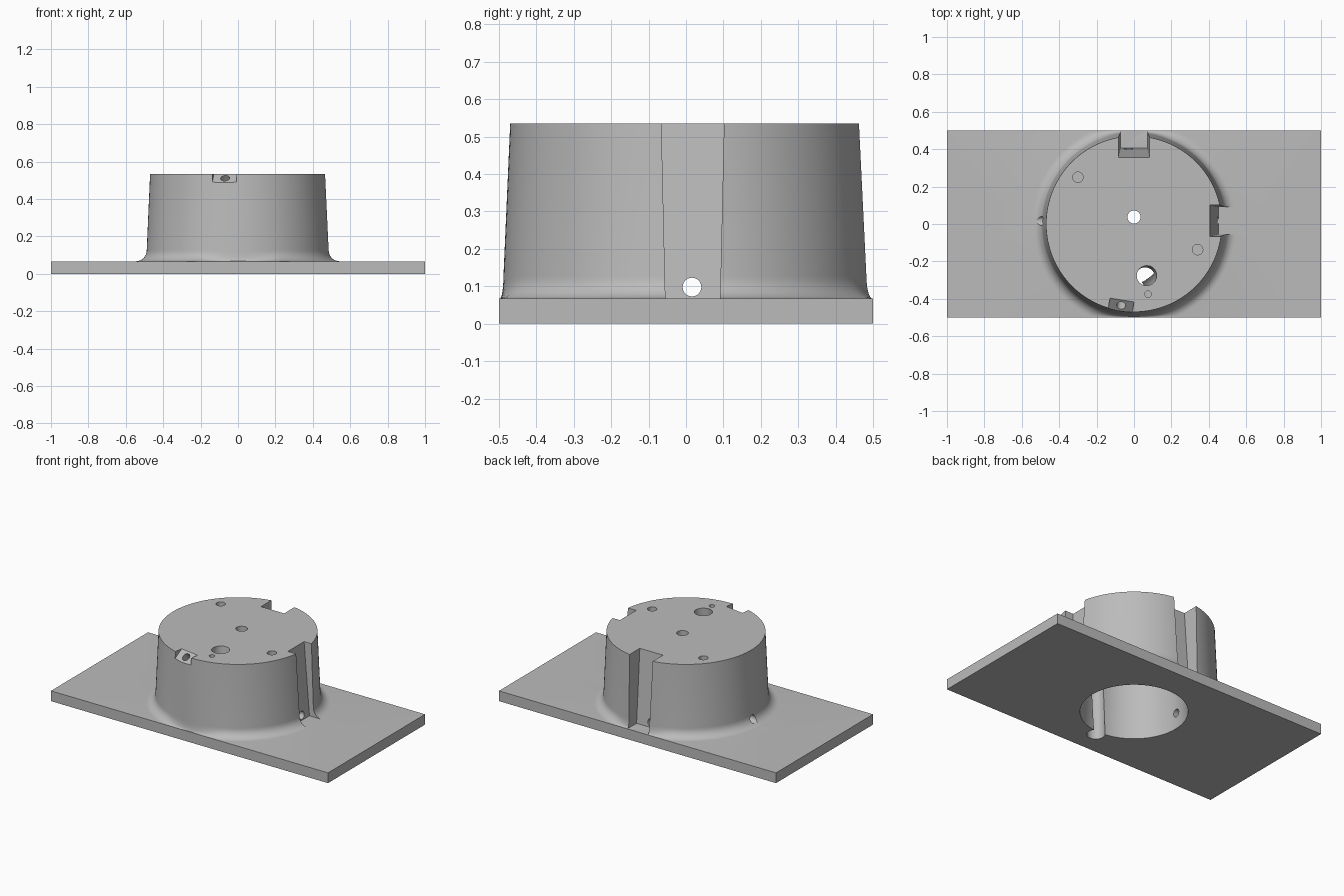
import bpy
import bmesh
from math import sin, cos, pi, radians
from mathutils import Vector, Matrix

cube = bpy.data.objects.get("Cube")
if cube:
    bpy.data.objects.remove(cube, do_unlink=True)

PLATE_TOP, BOSS_TOP = 0.067, 0.535

grey = bpy.data.materials.new("light_grey")
grey.use_nodes = True
grey.diffuse_color = (0.5, 0.5, 0.5, 1)
grey.node_tree.nodes["Principled BSDF"].inputs["Base Color"].default_value = (0.5, 0.5, 0.5, 1)


def finish(bm, name):
    bmesh.ops.recalc_face_normals(bm, faces=bm.faces)
    mesh = bpy.data.meshes.new(name)
    bm.to_mesh(mesh)
    bm.free()
    mesh.materials.append(grey)
    obj = bpy.data.objects.new(name, mesh)
    bpy.context.collection.objects.link(obj)
    return obj


def box(name, low, high):
    bm = bmesh.new()
    bmesh.ops.create_cube(bm, size=1)
    for v in bm.verts:
        v.co = [l + (c + 0.5) * (h - l) for c, l, h in zip(v.co, low, high)]
    return finish(bm, name)


def rod(name, start, end, r1, r2=None, segments=32):
    """Cylinder or cone between two points."""
    start, end = Vector(start), Vector(end)
    axis = end - start
    turn = axis.to_track_quat("Z", "Y").to_matrix().to_4x4()
    bm = bmesh.new()
    bmesh.ops.create_cone(bm, cap_ends=True, segments=segments, radius1=r1,
                          radius2=r1 if r2 is None else r2, depth=axis.length,
                          matrix=Matrix.Translation((start + end) / 2) @ turn)
    return finish(bm, name)


def combine(target, other, operation):
    mod = target.modifiers.new(operation, "BOOLEAN")
    mod.operation, mod.object, mod.solver = operation, other, "EXACT"
    bpy.context.view_layer.objects.active = target
    bpy.ops.object.modifier_apply(modifier=mod.name)
    bpy.data.objects.remove(other, do_unlink=True)


def tapered_boss():
    """Drafted drum whose foot fillet narrows where it meets the plate edges."""
    bm = bmesh.new()
    count, steps, rings = 128, 8, []
    for i in range(count):
        a = 2 * pi * i / count
        width = min(0.058, 0.498 / max(abs(sin(a)), 0.1) - 0.488)
        profile = [(0.488 + width, 0.04)]
        for k in range(steps + 1):
            t = k / steps * pi / 2
            profile.append((0.488 + width * (1 - sin(t)), PLATE_TOP + 0.06 * (1 - cos(t))))
        profile.append((0.47, BOSS_TOP))
        rings.append([bm.verts.new((r * cos(a), r * sin(a), z)) for r, z in profile])
    for i, ring in enumerate(rings):
        following = rings[(i + 1) % count]
        for k in range(len(ring) - 1):
            bm.faces.new((ring[k], following[k], following[k + 1], ring[k + 1]))
    bm.faces.new([ring[0] for ring in rings])
    bm.faces.new([ring[-1] for ring in rings])
    return finish(bm, "boss")


def notch(angle, inner_top, inner_low, offset):
    """Drafted channel cutter, open outwards and upwards."""
    bm = bmesh.new()
    bmesh.ops.create_cube(bm, size=2)
    for v in bm.verts:
        high = v.co.z > 0
        x = 0.7 if v.co.x > 0 else (inner_top if high else inner_low)
        y = v.co.y * (0.084 if high else 0.073) + offset
        v.co = (x, y, BOSS_TOP + 0.01 if high else PLATE_TOP)
    bm.transform(Matrix.Rotation(angle, 4, "Z"))
    return finish(bm, "notch_cutter")


# Base plate with the drafted boss
body = box("mounting_block", (-1, -0.5, 0), (1, 0.5, PLATE_TOP))
combine(body, tapered_boss(), "UNION")

# Channels on the two sides and the back
combine(body, notch(0, 0.405, 0.452, 0.018), "DIFFERENCE")
combine(body, notch(pi, 0.405, 0.452, -0.018), "DIFFERENCE")
combine(body, notch(pi / 2, 0.355, 0.405, 0), "DIFFERENCE")

# Drafted bore from below
combine(body, rod("bore", (0, 0, -0.01), (0, 0, 0.46), 0.315, 0.285, 96), "DIFFERENCE")

# Slanted cable passage leading up to the top face
low, high = Vector((0, -0.345, 0)), Vector((0.068, -0.276, BOSS_TOP))
slant = (high - low) * 0.05
combine(body, rod("cable_passage", low - slant, high + slant, 0.053), "DIFFERENCE")

# Round holes in the top: centre, two pins and a small marker
for x, y, radius, depth in ((0, 0.037, 0.035, 0.2), (0.34, -0.137, 0.028, 0.1),
                            (-0.3, 0.25, 0.028, 0.1), (0.075, -0.375, 0.017, 0.08)):
    combine(body, rod("top_hole", (x, y, BOSS_TOP - depth), (x, y, 0.6), radius), "DIFFERENCE")

# Cross holes low in the channels
combine(body, rod("side_hole", (-0.7, 0.016, 0.098), (0.7, 0.016, 0.098), 0.025), "DIFFERENCE")
combine(body, rod("back_hole", (-0.03, 0.2, 0.098), (-0.03, 0.7, 0.098), 0.025), "DIFFERENCE")

# Chamfered pocket on the front rim with its angled hole
tilt = Matrix.Rotation(radians(-9), 4, "Z")
pocket = box("rim_pocket", (-0.065, -0.1, 0), (0.065, 0.1, 0.1))
pocket.data.transform(Matrix.Translation((0, -0.442, 0.511)) @ Matrix.Rotation(radians(38), 4, "X"))
pocket.data.transform(tilt)
combine(body, pocket, "DIFFERENCE")
combine(body, rod("rim_hole", tilt @ Vector((0, -0.36, 0.41)),
                  tilt @ Vector((0, -0.5, 0.585)), 0.024), "DIFFERENCE")

bpy.ops.object.select_all(action="DESELECT")
body.select_set(True)
bpy.context.view_layer.objects.active = body
bpy.ops.object.shade_smooth_by_angle(angle=radians(30))
